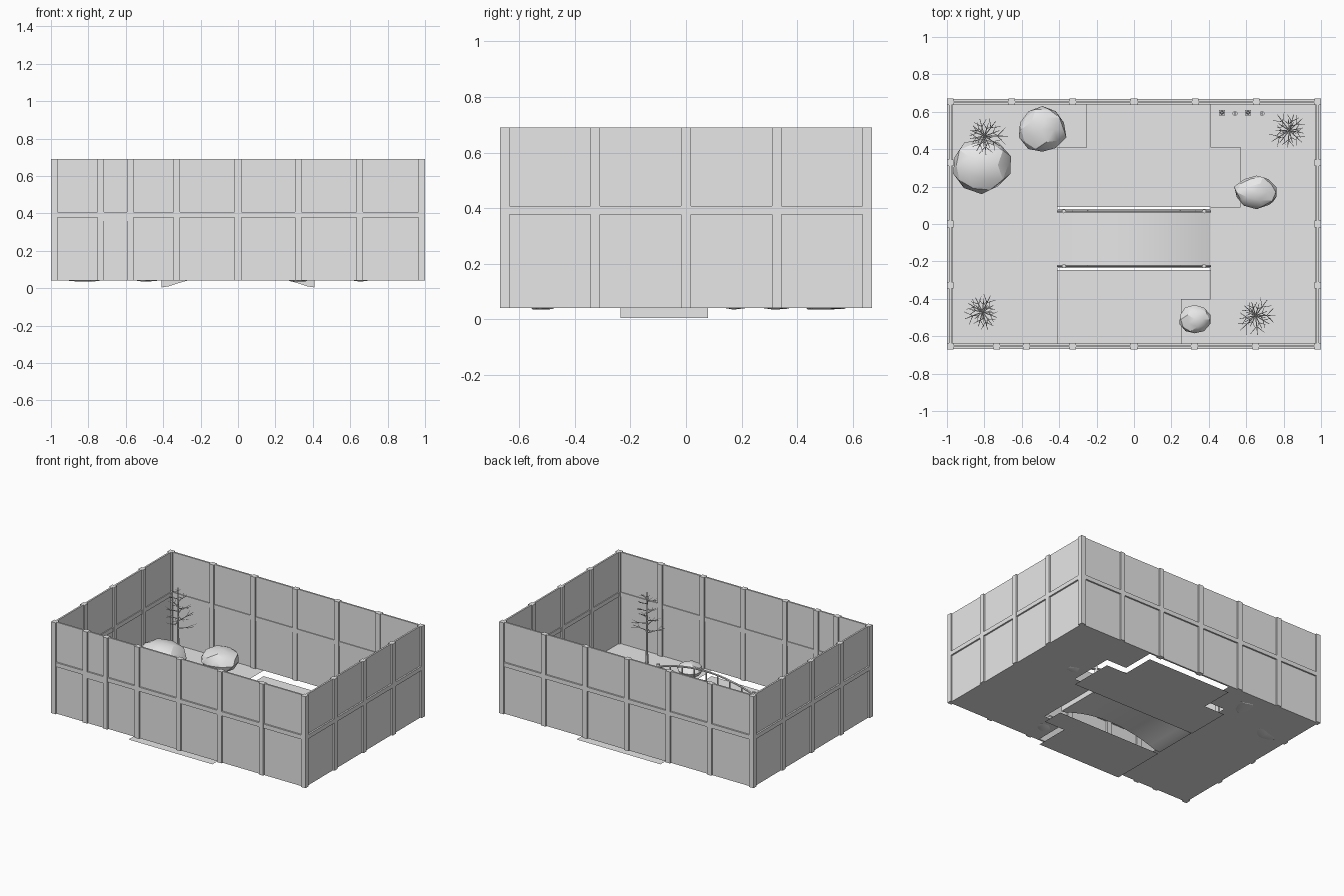
import bpy, bmesh, math, random
from mathutils import Vector, Matrix

random.seed(4)
if "Cube" in bpy.data.objects:
    bpy.data.objects.remove(bpy.data.objects["Cube"])

GREY = (0.8, 0.8, 0.8, 1)
grey = bpy.data.materials.new("light_grey")
grey.use_nodes = True
grey.diffuse_color = GREY
grey.node_tree.nodes["Principled BSDF"].inputs["Base Color"].default_value = GREY

X, Y = 1.0, 0.67            # outer half sizes
FLOOR, TOP = 0.04, 0.69


def finish(name, bm, smooth=None):
    mesh = bpy.data.meshes.new(name)
    bm.to_mesh(mesh)
    bm.free()
    mesh.materials.append(grey)
    obj = bpy.data.objects.new(name, mesh)
    bpy.context.collection.objects.link(obj)
    if smooth:
        bpy.ops.object.select_all(action='DESELECT')
        obj.select_set(True)
        bpy.context.view_layer.objects.active = obj
        bpy.ops.object.shade_smooth_by_angle(angle=math.radians(smooth))
    return obj


def box(bm, x0, x1, y0, y1, z0, z1):
    centre = Vector((x0 + x1, y0 + y1, z0 + z1)) / 2
    size = Matrix.Diagonal((x1 - x0, y1 - y0, z1 - z0, 1))
    bmesh.ops.create_cube(bm, size=1, matrix=Matrix.Translation(centre) @ size)


def stick(bm, a, b, r0, r1=None, sides=6):
    a, b = Vector(a), Vector(b)
    turn = (b - a).to_track_quat('Z', 'Y').to_matrix().to_4x4()
    bmesh.ops.create_cone(bm, cap_ends=True, segments=sides, radius1=r0,
                          radius2=r0 if r1 is None else r1, depth=(b - a).length,
                          matrix=Matrix.Translation((a + b) / 2) @ turn)


def sheet(name, outline, z):
    bm = bmesh.new()
    bm.faces.new([bm.verts.new((x, y, z)) for x, y in outline])
    finish(name, bm)


# Ground on both sides of the pond
sheet("ground_right", [(-0.985, -0.655), (-0.41, -0.655), (-0.41, 0.41), (-0.25, 0.41),
                       (-0.25, 0.655), (-0.985, 0.655)], FLOOR)
sheet("ground_left", [(0.25, -0.655), (0.985, -0.655), (0.985, 0.655), (0.41, 0.655),
                      (0.41, 0.41), (0.57, 0.41), (0.57, 0.09), (0.41, 0.09),
                      (0.41, -0.40), (0.25, -0.40)], FLOOR)

# Sunken pond sheets in front of and behind the bridge
sheet("pond_front", [(-0.41, -0.645), (0.25, -0.645), (0.25, -0.40), (0.41, -0.40),
                     (0.41, -0.247), (-0.41, -0.247)], 0)
sheet("pond_back", [(-0.41, 0.09), (0.57, 0.09), (0.57, 0.41), (0.41, 0.41),
                    (0.41, 0.645), (-0.25, 0.645), (-0.25, 0.41), (-0.41, 0.41)], 0)

# Wall panels and middle rails
panels, rails, posts = bmesh.new(), bmesh.new(), bmesh.new()
for s in (-1, 1):
    for bm, out, inn, z0, z1 in ((panels, 0.012, 0.024, FLOOR, TOP),
                                 (rails, 0.001, 0.03, 0.378, 0.408)):
        a, b = sorted((s * (Y - out), s * (Y - inn)))
        box(bm, -X + 0.02, X - 0.02, a, b, z0, z1)
        a, b = sorted((s * (X - out), s * (X - inn)))
        box(bm, a, b, -Y + 0.02, Y - 0.02, z0, z1)
finish("wall_panels", panels)
finish("wall_rails", rails)

# Wall posts
W, D = 0.0175, 0.035
back = [-X + W, -0.653, -0.327, 0, 0.327, 0.653, X - W]
front = [-X + W, -0.735, -0.577, -0.327, 0, 0.322, 0.65, X - W]
for row, y in ((front, -Y), (back, Y - D)):
    for x in row:
        box(posts, x - W, x + W, y, y + D, FLOOR, TOP)
for y in (-0.327, 0, 0.327):
    for x in (-X, X - D):
        box(posts, x, x + D, y - W, y + W, FLOOR, TOP)
finish("wall_posts", posts)

# Door leaf and lintel in the front wall
bm = bmesh.new()
box(bm, -0.72, -0.593, -Y + 0.001, -Y + 0.03, 0.36, 0.38)
finish("door_lintel", bm)
bm = bmesh.new()
box(bm, -0.72, -0.593, -Y + 0.009, -Y + 0.026, FLOOR, 0.36)
finish("door", bm)


# Arched bridge deck
def deck_top(x):
    return 0.042 + 0.08 * (1 - (x / 0.41) ** 2)


def deck_under(x):
    return 0.004 + 0.072 * max(0, 1 - (x / 0.385) ** 2)


STEPS = 20
xs = [-0.41 + 0.82 * i / STEPS for i in range(STEPS + 1)]
Y0, Y1 = -0.235, 0.08
bm = bmesh.new()
rings = [[bm.verts.new((x, y, z)) for y, z in ((Y0, deck_under(x)), (Y1, deck_under(x)),
                                               (Y1, deck_top(x)), (Y0, deck_top(x)))]
         for x in xs]
for a, b in zip(rings, rings[1:]):
    for k in range(4):
        n = (k + 1) % 4
        bm.faces.new((a[k], a[n], b[n], b[k]))
bm.faces.new(rings[0])
bm.faces.new(rings[-1])
bmesh.ops.recalc_face_normals(bm, faces=bm.faces)
finish("bridge_deck", bm, 30)

# Bridge railings
for name, y in (("front_railing", -0.225), ("back_railing", 0.068)):
    bm = bmesh.new()
    for x in (-0.375, 0.375):
        z = deck_top(x)
        stick(bm, (x, y, z - 0.01), (x, y, z + 0.16), 0.011, sides=10)
    for i in range(1, 8):
        x = -0.375 + 0.75 * i / 8
        z = deck_top(x)
        stick(bm, (x, y, z - 0.01), (x, y, z + 0.14), 0.005)
    for lift, r in ((0.14, 0.007), (0.07, 0.004)):
        for a, b in zip(xs, xs[1:]):
            stick(bm, (a, y, deck_top(a) + lift), (b, y, deck_top(b) + lift), r)
    finish(name, bm, 40)

# Boulders
for i, (x, y, rx, ry, h) in enumerate([(-0.815, 0.315, 0.16, 0.15, 0.10),
                                       (-0.49, 0.505, 0.13, 0.128, 0.08),
                                       (0.655, 0.17, 0.12, 0.09, 0.07),
                                       (0.325, -0.51, 0.084, 0.077, 0.05)]):
    bm = bmesh.new()
    bmesh.ops.create_icosphere(bm, subdivisions=2, radius=1)
    for v in bm.verts:
        v.co *= random.uniform(0.92, 1.05)
        v.co = Vector((v.co.x * rx, v.co.y * ry, max(v.co.z, -0.9) * h))
        v.co += Vector((x, y, 0.035 + 0.9 * h))
    finish(f"boulder_{i + 1}", bm, 22)

# Bare trees with thin branches and twigs
for i, (x, y) in enumerate([(-0.80, 0.47), (0.83, 0.50), (-0.81, -0.47), (0.65, -0.49)]):
    bm = bmesh.new()
    base = Vector((x, y, FLOOR))
    stick(bm, base, base + Vector((0, 0, 0.51)), 0.009, 0.003)
    for k in range(16):
        t = k / 15
        angle = k * 2.4 + i * 1.3
        length = (0.11 - 0.06 * t) * random.uniform(0.75, 1.15)
        start = base + Vector((0, 0, 0.22 + 0.26 * t))
        side = Vector((math.cos(angle), math.sin(angle), random.uniform(0.05, 0.5)))
        end = start + side * length
        stick(bm, start, end, 0.0035, 0.0015, 5)
        for turn in (-0.8, 0.8):
            twig = Matrix.Rotation(turn, 3, 'Z') @ side
            mid = start.lerp(end, 0.55)
            stick(bm, mid, mid + twig * length * 0.5, 0.002, 0.001, 4)
    finish(f"tree_{i + 1}", bm)

# Row of small garden ornaments by the back wall
for i, x in enumerate((0.47, 0.54, 0.61, 0.685)):
    bm = bmesh.new()
    y = 0.595
    if i % 2 == 0:
        box(bm, x - 0.016, x + 0.016, y - 0.014, y + 0.014, FLOOR, FLOOR + 0.03)
        stick(bm, (x, y, FLOOR + 0.03), (x, y, FLOOR + 0.08), 0.01, 0.006, 8)
    else:
        stick(bm, (x, y - 0.004, FLOOR), (x, y - 0.004, FLOOR + 0.04), 0.009, 0.013, 10)
        stick(bm, (x, y - 0.004, FLOOR + 0.04), (x, y - 0.004, FLOOR + 0.07), 0.006, sides=8)
    finish(f"ornament_{i + 1}", bm)
